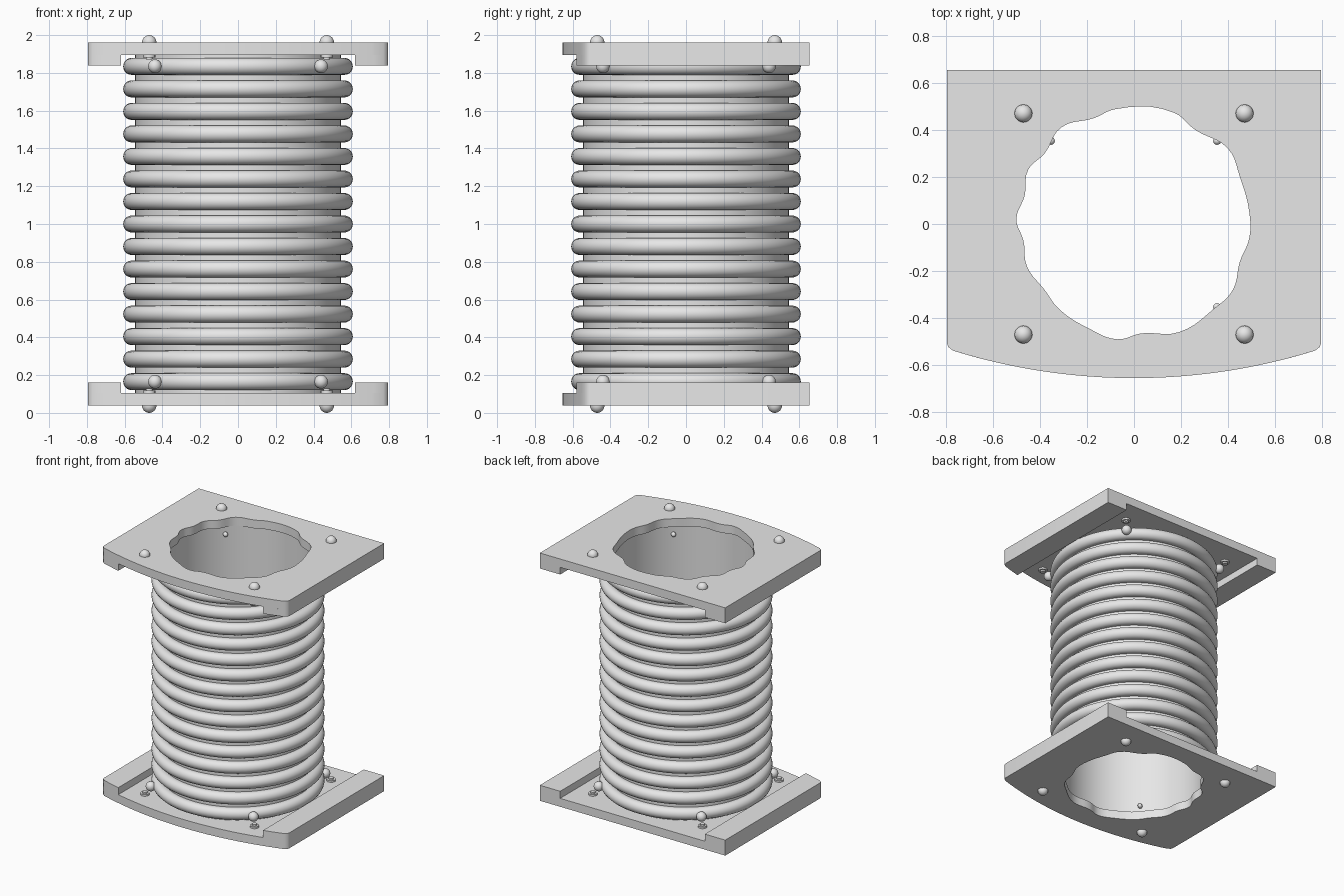
import bpy, bmesh, math
from mathutils import Vector

if "Cube" in bpy.data.objects:
    bpy.data.objects.remove(bpy.data.objects["Cube"])

grey = bpy.data.materials.new("plain_grey")
grey.diffuse_color = (0.8, 0.8, 0.8, 1)
grey.use_nodes = True
grey.node_tree.nodes["Principled BSDF"].inputs["Base Color"].default_value = grey.diffuse_color


def finish(obj, name, angle=35):
    obj.name = name
    obj.data.materials.clear()
    obj.data.materials.append(grey)
    bpy.ops.object.select_all(action='DESELECT')
    obj.select_set(True)
    bpy.context.view_layer.objects.active = obj
    bpy.ops.object.shade_smooth_by_angle(angle=math.radians(angle))
    return obj


def from_bmesh(bm, name):
    bmesh.ops.recalc_face_normals(bm, faces=bm.faces)
    me = bpy.data.meshes.new(name)
    bm.to_mesh(me)
    bm.free()
    obj = bpy.data.objects.new(name, me)
    bpy.context.collection.objects.link(obj)
    return finish(obj, name)


def slab(name, outline, z0, z1, hole=None):
    """Extruded flat outline with an optional smooth hole."""
    cu = bpy.data.curves.new(name, 'CURVE')
    cu.dimensions, cu.fill_mode = '2D', 'BOTH'
    cu.extrude = (z1 - z0) / 2
    sp = cu.splines.new('POLY')
    sp.points.add(len(outline) - 1)
    for p, (x, y) in zip(sp.points, outline):
        p.co = (x, y, 0, 1)
    sp.use_cyclic_u = True
    if hole:
        sp = cu.splines.new('BEZIER')
        sp.bezier_points.add(len(hole) - 1)
        for p, (x, y) in zip(sp.bezier_points, hole):
            p.co = (x, y, 0)
            p.handle_left_type = p.handle_right_type = 'AUTO'
        sp.use_cyclic_u = True
        sp.resolution_u = 5
    tmp = bpy.data.objects.new(name + "_curve", cu)
    bpy.context.collection.objects.link(tmp)
    dg = bpy.context.evaluated_depsgraph_get()
    me = bpy.data.meshes.new_from_object(tmp.evaluated_get(dg))
    bpy.data.objects.remove(tmp)
    bm = bmesh.new()
    bm.from_mesh(me)
    bmesh.ops.remove_doubles(bm, verts=bm.verts, dist=1e-5)
    bmesh.ops.translate(bm, verts=bm.verts, vec=(0, 0, (z0 + z1) / 2))
    return from_bmesh(bm, name)


def bow(x):
    """Front edge of the plates: a shallow arc."""
    return -0.655 + 2.595 - math.sqrt(2.595 ** 2 - x * x)


def rod(name, a, b, r, sides=16):
    a, b = Vector(a), Vector(b)
    bpy.ops.mesh.primitive_cylinder_add(vertices=sides, radius=r, depth=(b - a).length,
                                        location=(a + b) / 2)
    o = bpy.context.object
    o.rotation_euler = (b - a).to_track_quat('Z', 'Y').to_euler()
    return finish(o, name)


def ball(name, p, r):
    bpy.ops.mesh.primitive_uv_sphere_add(segments=20, ring_count=12, radius=r, location=p)
    return finish(bpy.context.object, name, 60)


# End plates with a rough round opening, bowed front and side rails
HOLE = [(.49, .05), (.49, -.06), (.45, -.16), (.42, -.28), (.34, -.36), (.19, -.46),
        (.03, -.465), (-.07, -.49), (-.19, -.445), (-.32, -.36), (-.38, -.28),
        (-.455, -.18), (-.47, -.07), (-.5, .02), (-.465, .12), (-.45, .23),
        (-.38, .30), (-.31, .41), (-.17, .45), (-.08, .488), (.17, .473),
        (.26, .4), (.40, .32), (.45, .2)]
W, BACK, RAIL = 0.795, 0.655, 0.62
front = [(x, bow(x)) for x in [-0.77 + 1.54 * i / 24 for i in range(25)]]
plate = ([(-W, BACK), (-W, -0.505), (-0.79, -0.522)] + front
         + [(0.79, -0.522), (W, -0.505), (W, BACK)])
rail = ([(RAIL, BACK)] + [(x, bow(x)) for x in (RAIL, 0.67, 0.72, 0.77)]
        + [(0.79, -0.522), (W, -0.505), (W, BACK)])
for end, s in (("bottom", -1), ("top", 1)):
    zi, zo, zr = 1 + s * 0.895, 1 + s * 0.96, 1 + s * 0.84
    slab(end + "_plate", plate, min(zi, zo), max(zi, zo), HOLE)
    for side in (-1, 1):
        slab(end + "_rail", [(side * x, y) for x, y in rail], min(zr, zi), max(zr, zi))

    # Fasteners at the four corners
    for sx in (-1, 1):
        for sy in (-1, 1):
            x, y = sx * 0.47, sy * 0.47
            ball(end + "_plate_bolt_head", (x, y, 1 + s * 0.962), 0.038)
            rod(end + "_plate_bolt_shaft", (x, y, zo), (x, y, 1 + s * 0.87), 0.018)
            rod(end + "_plate_bolt_nut", (x, y, zi), (x, y, 1 + s * 0.882), 0.032)
            d = Vector((sx, sy, 0)).normalized()
            up = Vector((0, 0, 1 + s * 0.835))
            ball(end + "_tube_bolt_head", d * 0.622 + up, 0.036)
            rod(end + "_tube_bolt_shaft", d * 0.622 + up, d * 0.5 + up, 0.016)
            ball(end + "_tube_bolt_tip", d * 0.5 + up, 0.017)

# Inner tube: hollow, open at both ends
bm = bmesh.new()
loop = [bm.verts.new((r, 0, z)) for r, z in
        ((0.515, 0.1), (0.545, 0.1), (0.545, 1.9), (0.515, 1.9))]
edges = [bm.edges.new((loop[i], loop[(i + 1) % 4])) for i in range(4)]
bmesh.ops.spin(bm, geom=loop + edges, cent=(0, 0, 0), axis=(0, 0, 1),
               angle=math.tau, steps=64)
bmesh.ops.remove_doubles(bm, verts=bm.verts, dist=1e-5)
from_bmesh(bm, "inner_tube")

# Stacked outer rings
for i in range(15):
    bpy.ops.mesh.primitive_torus_add(major_radius=0.563, minor_radius=0.045,
                                     major_segments=72, minor_segments=20,
                                     location=(0, 0, 1 + (i - 7) * 0.1192))
    finish(bpy.context.object, "outer_ring", 60)
